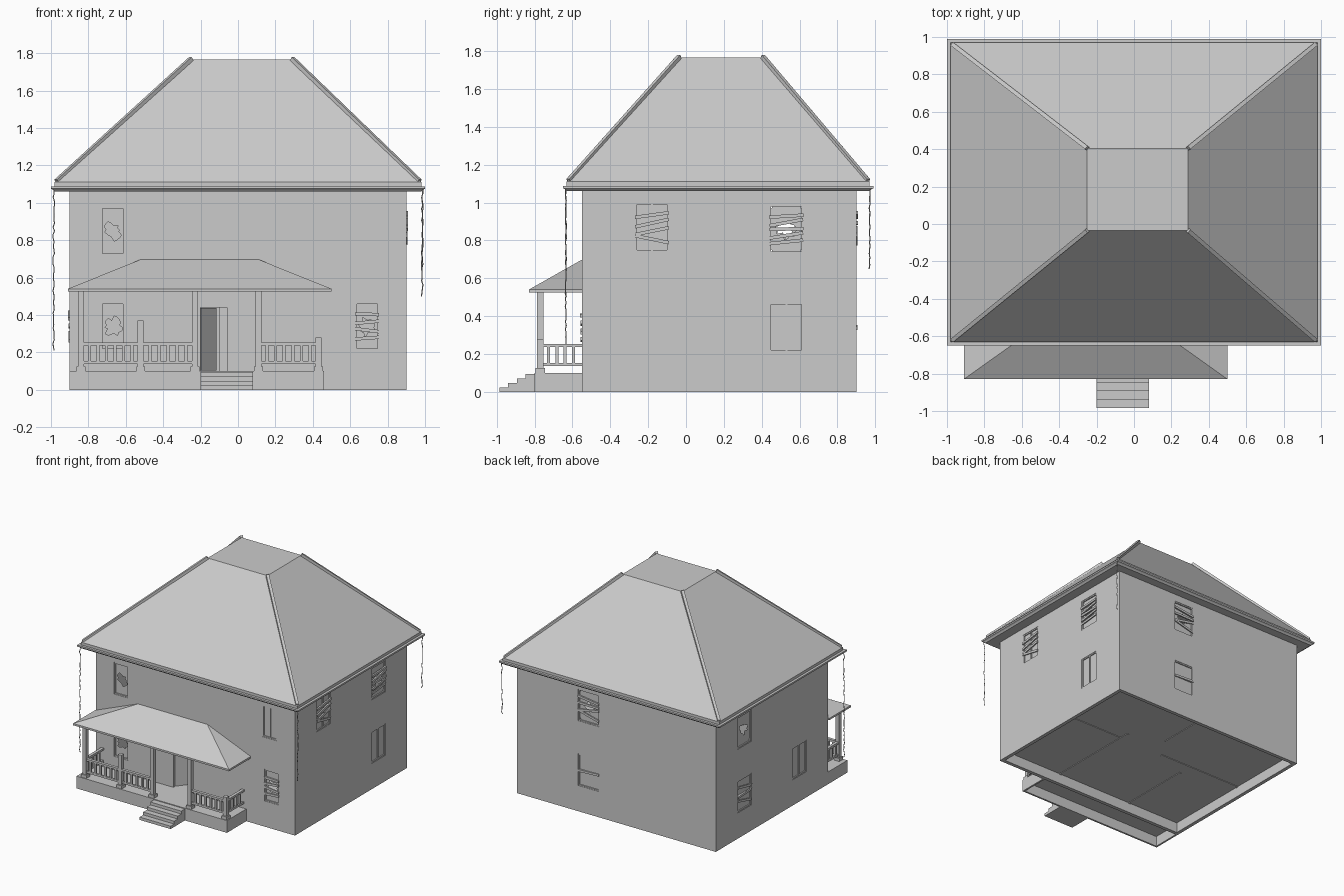
import bpy, bmesh, math, random
from mathutils import Vector, Matrix

if "Cube" in bpy.data.objects:
    bpy.data.objects.remove(bpy.data.objects["Cube"])

random.seed(4)


def finish(name, bm, matrix=Matrix()):
    bm.transform(matrix)
    bmesh.ops.recalc_face_normals(bm, faces=bm.faces)
    me = bpy.data.meshes.new(name)
    bm.to_mesh(me)
    bm.free()
    ob = bpy.data.objects.new(name, me)
    bpy.context.collection.objects.link(ob)
    return ob


def add_box(bm, x0, x1, y0, y1, z0, z1, tilt=0.0):
    c = Vector(((x0 + x1) / 2, (y0 + y1) / 2, (z0 + z1) / 2))
    m = Matrix.Translation(c) @ Matrix.Rotation(tilt, 4, 'Y') @ Matrix.Diagonal((x1 - x0, y1 - y0, z1 - z0, 1))
    bmesh.ops.create_cube(bm, size=1, matrix=m)


def boxes(name, *bounds):
    bm = bmesh.new()
    for b in bounds:
        add_box(bm, *b)
    return finish(name, bm)


def loft(name, rings, cap=True, loop=False):
    """Stack rectangular rings (x0, x1, y0, y1, z)."""
    bm = bmesh.new()
    vs = [[bm.verts.new(p) for p in ((a, c, z), (b, c, z), (b, d, z), (a, d, z))] for a, b, c, d, z in rings]
    pairs = list(zip(vs, vs[1:])) + ([(vs[-1], vs[0])] if loop else [])
    for lo, hi in pairs:
        for i in range(4):
            j = (i + 1) % 4
            bm.faces.new((lo[i], lo[j], hi[j], hi[i]))
    if cap:
        bm.faces.new(vs[0])
        bm.faces.new(vs[-1])
    return finish(name, bm)


def beam(name, p, q, w, h):
    p, q = Vector(p), Vector(q)
    d = q - p
    bm = bmesh.new()
    bmesh.ops.create_cube(bm, size=1, matrix=Matrix.Diagonal((w, h, d.length, 1)))
    return finish(name, bm, Matrix.Translation((p + q) / 2) @ d.to_track_quat('Z', 'Y').to_matrix().to_4x4())


# House walls: hollow ring, open below
T = 0.03
out, inn = (-0.9, 0.9, -0.55, 0.9), (-0.9 + T, 0.9 - T, -0.55 + T, 0.9 - T)
walls = loft("house_walls", [out + (0,), out + (1.06,), inn + (1.06,), inn + (0,)], cap=False, loop=True)

# Wall frames: local x runs along the wall, local -y points outward
def wall_matrix(offset, turns):
    return Matrix.Translation(offset) @ Matrix.Rotation(turns * math.pi / 2, 4, 'Z')

SIDE = {"front": (wall_matrix((0, -0.55, 0), 0), 0.13), "right": (wall_matrix((0.9, 0, 0), 1), 0.18),
        "back": (wall_matrix((0, 0.9, 0), 2), 0.19), "left": (wall_matrix((-0.9, 0, 0), 3), 0.18)}

# side, position along wall, height, style, board count
WINDOWS = [("front", -0.67, 0.85, "broken", 0), ("front", -0.67, 0.34, "broken", 0),
           ("front", 0.67, 0.86, "upright", 0), ("front", 0.69, 0.34, "broken", 4),
           ("right", -0.18, 0.87, "upright", 4), ("right", 0.53, 0.86, "broken", 5),
           ("right", 0.53, 0.34, "upright", 0), ("back", -0.25, 0.87, "broken", 4),
           ("back", -0.25, 0.34, "sash", 1), ("left", -0.53, 0.86, "broken", 0),
           ("left", -0.53, 0.34, "sash", 3), ("left", 0.18, 0.34, "upright", 0)]
WH = 0.13  # half window height

# Cut the window and door openings
bm = bmesh.new()
for side, u, z, style, n in WINDOWS:
    m, w = SIDE[side]
    part = bmesh.ops.create_cube(bm, size=1)["verts"]
    bmesh.ops.transform(bm, verts=part, matrix=m @ Matrix.Translation((u, 0, z)) @ Matrix.Diagonal((w, 0.2, 2 * WH, 1)))
add_box(bm, -0.2, -0.06, -0.65, -0.45, 0.1, 0.44)
cutter = finish("opening_cutter", bm)
cutter.hide_render = True
mod = walls.modifiers.new("openings", 'BOOLEAN')
mod.object, mod.operation, mod.solver = cutter, 'DIFFERENCE', 'EXACT'
bpy.context.view_layer.objects.active = walls
bpy.ops.object.modifier_apply(modifier=mod.name)
bpy.data.objects.remove(cutter)


def window(i, side, u, z, style, n):
    m, w = SIDE[side]
    m = m @ Matrix.Translation((u, 0, z))
    h, f = w / 2, 0.01
    bm = bmesh.new()
    for a, b, c, d in ((-h, -h + f, -WH, WH), (h - f, h, -WH, WH), (-h, h, -WH, -WH + f), (-h, h, WH - f, WH)):
        add_box(bm, a, b, 0.003, 0.02, c, d)
    if style == "upright":
        add_box(bm, -f / 2, f / 2, 0.004, 0.02, -WH, WH)
    if style == "sash":
        add_box(bm, -h, h, 0.004, 0.02, -f / 2, f / 2)
    finish(f"window_frame_{i}", bm, m)
    # Pane, whole or with a jagged hole
    bm = bmesh.new()
    if style == "broken":
        N, rings = 20, []
        for k in range(N):
            a = math.tau * (k + 0.5) / N
            c, s = math.cos(a), math.sin(a)
            e = min(h / max(abs(c), 1e-4), WH / max(abs(s), 1e-4))
            r = random.uniform(0.026, 0.058)
            rings.append([bm.verts.new((c * t, 0.012, s * t)) for t in (r, e)])
        for a, b in zip(rings, rings[1:] + rings[:1]):
            bm.faces.new((a[0], a[1], b[1], b[0]))
    else:
        add_box(bm, -h, h, 0.011, 0.014, -WH, WH)
    finish(f"window_pane_{i}", bm, m)
    # Nailed boards
    if n:
        bm = bmesh.new()
        for k in range(n):
            bz = (k + 0.5) / n * 0.17 - 0.085
            add_box(bm, -h, h, -0.006 - 0.001 * k, 0.003, bz - 0.009, bz + 0.009, random.uniform(-0.25, 0.25))
        finish(f"window_boards_{i}", bm, m)


for i, spec in enumerate(WINDOWS):
    window(i, *spec)

# Door standing ajar inward
bm = bmesh.new()
add_box(bm, 0, 0.135, 0, 0.012, 0, 0.335)
finish("front_door", bm, Matrix.Translation((-0.198, -0.53, 0.102)) @ Matrix.Rotation(0.9, 4, 'Z'))

# Floors and inner partitions
boxes("ground_floor", (*inn, 0.085, 0.1))
boxes("upper_floor", (*inn, 0.56, 0.58))
boxes("inner_walls", (-0.4, -0.38, -0.52, 0.1, 0.08, 0.56), (-0.87, -0.1, 0.2, 0.22, 0.08, 0.56),
      (0.3, 0.32, -0.52, 0.3, 0.08, 0.56), (0.32, 0.87, 0.2, 0.22, 0.08, 0.56),
      (0.0, 0.02, 0.4, 0.87, 0.08, 0.56), (-0.87, 0.87, 0.18, 0.2, 0.58, 1.06))

# Main roof with gutter lip and flat top
eave = (-0.98, 0.98, -0.63, 0.97)
loft("main_roof", [(*eave, 1.06), (-0.99, 0.99, -0.64, 0.98, 1.07), (-1, 1, -0.65, 0.99, 1.075),
                   (-1, 1, -0.65, 0.99, 1.088), (*eave, 1.088), (*eave, 1.11), (-0.25, 0.29, -0.035, 0.405, 1.765)])
for nm, a, b in (("front_left", (-0.97, -0.62), (-0.25, -0.035)), ("front_right", (0.97, -0.62), (0.29, -0.035)),
                 ("back_left", (-0.97, 0.96), (-0.25, 0.405)), ("back_right", (0.97, 0.96), (0.29, 0.405))):
    beam("hip_cap_" + nm, (*a, 1.115), (*b, 1.77), 0.022, 0.022)

# Porch deck and skirt, open below
boxes("porch_base", (-0.9, 0.46, -0.8, -0.55, 0.085, 0.1), (-0.9, 0.46, -0.8, -0.785, 0, 0.085),
      (-0.9, -0.885, -0.785, -0.55, 0, 0.085), (0.445, 0.46, -0.785, -0.55, 0, 0.085))
p = (-0.91, 0.5, -0.83, -0.55)
loft("porch_roof", [(*p, 0.525), (*p, 0.54), (-0.52, 0.11, -0.552, -0.55, 0.697)])

# Porch steps
boxes("porch_steps", *[(-0.2, 0.08, -0.985 + 0.046 * k, -0.8, 0.0235 * k, 0.0235 * (k + 1)) for k in range(4)])

# Posts with square feet, two of them broken short
for i, (x, top) in enumerate(((-0.84, 0.53), (-0.52, 0.37), (-0.23, 0.53), (0.11, 0.53), (0.43, 0.28))):
    boxes(f"porch_post_{i}", (x - 0.016, x + 0.016, -0.786, -0.754, 0.1, top),
          (x - 0.024, x + 0.024, -0.794, -0.746, 0.1, 0.125))


def railing(name, a, b):
    a, b = Vector((*a, 0)), Vector((*b, 0))
    d = b - a
    n = max(2, round(d.length / 0.048))
    bm = bmesh.new()
    for z, w in ((0.245, 0.024), (0.145, 0.016)):
        c = (a + b) / 2
        sx, sy = (d.length, w) if abs(d.x) > abs(d.y) else (w, d.length)
        add_box(bm, c.x - sx / 2, c.x + sx / 2, c.y - sy / 2, c.y + sy / 2, z - 0.008, z + 0.008)
    for k in range(1, n):
        q = a + d * k / n
        add_box(bm, q.x - 0.008, q.x + 0.008, q.y - 0.008, q.y + 0.008, 0.15, 0.24)
    finish(name, bm)


railing("front_railing_a", (-0.84, -0.77), (-0.52, -0.77))
railing("front_railing_b", (-0.52, -0.77), (-0.23, -0.77))
railing("front_railing_c", (0.11, -0.77), (0.43, -0.77))
railing("left_railing", (-0.84, -0.77), (-0.84, -0.55))
railing("right_railing", (0.43, -0.77), (0.43, -0.55))

# Thin wavy rain chains hanging from three eave corners
for nm, x, y, end in (("front_left", -0.985, -0.635, 0.21), ("front_right", 0.985, -0.635, 0.5), ("back_right", 0.985, 0.97, 0.65)):
    cu = bpy.data.curves.new("hanging_chain_" + nm, 'CURVE')
    cu.dimensions, cu.bevel_depth, cu.bevel_resolution = '3D', 0.003, 0
    n = int((1.07 - end) / 0.02)
    sp = cu.splines.new('POLY')
    sp.points.add(n)
    for k, pt in enumerate(sp.points):
        pt.co = (x + random.uniform(-0.004, 0.004), y + random.uniform(-0.003, 0.003), 1.07 + (end - 1.07) * k / n, 1)
    bpy.context.collection.objects.link(bpy.data.objects.new(cu.name, cu))
